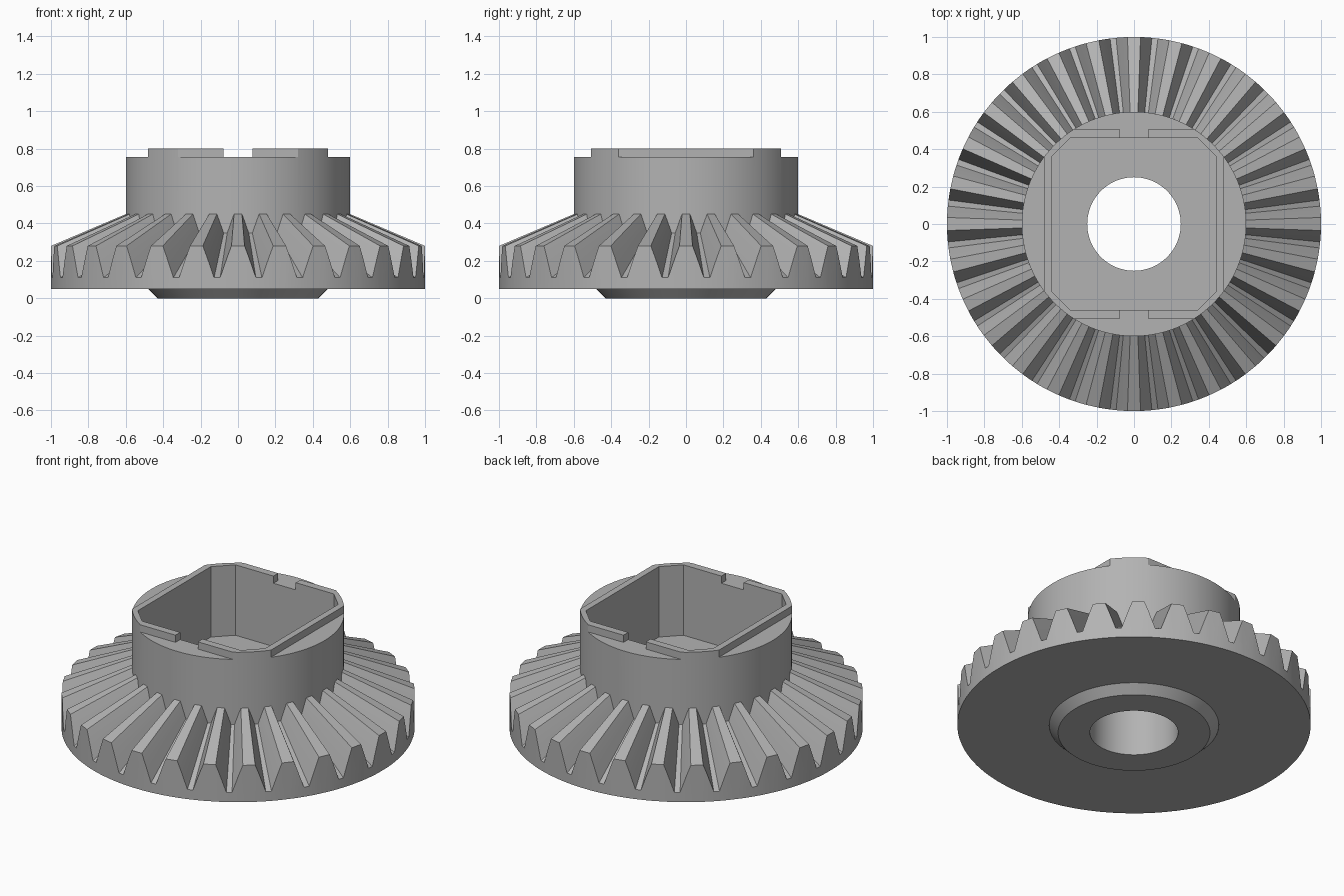
import bpy, bmesh, math

cube = bpy.data.objects.get("Cube")
if cube:
    bpy.data.objects.remove(cube, do_unlink=True)

TEETH = 28
APEX = 0.705      # height where all tooth lines converge on the axis
INNER = 0.6       # hub radius, where the teeth end

grey = bpy.data.materials.new("plain grey")
grey.use_nodes = True
grey.diffuse_color = (0.45, 0.45, 0.45, 1)
grey.node_tree.nodes["Principled BSDF"].inputs["Base Color"].default_value = (0.45, 0.45, 0.45, 1)


def make_object(name, bm):
    bmesh.ops.recalc_face_normals(bm, faces=bm.faces)
    mesh = bpy.data.meshes.new(name)
    bm.to_mesh(mesh)
    bm.free()
    mesh.materials.append(grey)
    obj = bpy.data.objects.new(name, mesh)
    bpy.context.collection.objects.link(obj)
    return obj


def activate(obj):
    bpy.ops.object.select_all(action='DESELECT')
    obj.select_set(True)
    bpy.context.view_layer.objects.active = obj


def polar(r, a, z):
    return (r * math.sin(a), -r * math.cos(a), z)


def bridge(bm, loops, closed=False):
    """Join successive vertex rings with quads."""
    pairs = list(zip(loops, loops[1:]))
    if closed:
        pairs.append((loops[-1], loops[0]))
    for lower, upper in pairs:
        n = len(lower)
        for i in range(n):
            j = (i + 1) % n
            bm.faces.new((lower[i], lower[j], upper[j], upper[i]))


def prism(name, outline, z0, z1):
    bm = bmesh.new()
    rings = [[bm.verts.new((x, y, z)) for x, y in outline] for z in (z0, z1)]
    bridge(bm, rings)
    for ring in rings:
        bm.faces.new(ring)
    return make_object(name, bm)


def box(name, x0, x1, y0, y1, z0, z1):
    return prism(name, [(x0, y0), (x1, y0), (x1, y1), (x0, y1)], z0, z1)


# Toothed ring: one tooth outline at the rim, shrunk toward the apex
half_tooth = [(0.035, 0.28), (0.056, 0.225), (0.077, 0.165), (0.096, 0.11)]
outline = [(-a, z) for a, z in reversed(half_tooth)] + half_tooth
rim = [(a + k * math.tau / TEETH, z) for k in range(TEETH) for a, z in outline]

bm = bmesh.new()
rings = [
    [bm.verts.new(polar(0.48, a, 0.05)) for a, z in rim],
    [bm.verts.new(polar(1, a, 0.05)) for a, z in rim],
    [bm.verts.new(polar(1, a, z)) for a, z in rim],
    [bm.verts.new(polar(INNER, a, APEX + INNER * (z - APEX))) for a, z in rim],
]
bridge(bm, rings)
toothed_ring = make_object("toothed_ring", bm)

# Hub with bottom boss and through bore, turned from a closed profile
profile = [(0.25, 0), (0.43, 0), (0.48, 0.05), (0.48, 0.2),
           (INNER, 0.2), (INNER, 0.8), (0.25, 0.8)]
SEGMENTS = 4 * TEETH
bm = bmesh.new()
rings = [[bm.verts.new(polar(r, i * math.tau / SEGMENTS, z)) for i in range(SEGMENTS)]
         for r, z in profile]
bridge(bm, rings, closed=True)
hub = make_object("hub", bm)

# Cutters: eight-sided pocket, flats around the lip, and two lip notches
w, d, c = 0.44, 0.46, 0.1
pocket = [(w, c - d), (w, d - c), (w - c, d), (c - w, d),
          (-w, d - c), (-w, c - d), (c - w, -d), (w - c, -d)]
cutters = [prism("pocket_cutter", pocket, 0.36, 1)]
for side in (-1, 1):
    x0, x1 = sorted((side * 0.48, side * 0.8))
    cutters.append(box("side_flat_cutter", x0, x1, -0.8, 0.8, 0.755, 1))
    y0, y1 = sorted((side * 0.507, side * 0.8))
    cutters.append(box("end_flat_cutter", -0.8, 0.8, y0, y1, 0.755, 1))
    y0, y1 = sorted((side * 0.4, side * 0.7))
    cutters.append(box("notch_cutter", -0.077, 0.077, y0, y1, 0.755, 0.9))

activate(hub)
for cutter in cutters:
    cutter.hide_render = True
    mod = hub.modifiers.new("cut", 'BOOLEAN')
    mod.operation = 'DIFFERENCE'
    mod.solver = 'EXACT'
    mod.object = cutter
    bpy.ops.object.modifier_apply(modifier=mod.name)
for cutter in cutters:
    bpy.data.objects.remove(cutter, do_unlink=True)

# Smooth the round walls, keep machined edges crisp
for obj, angle in ((hub, 30), (toothed_ring, 20)):
    activate(obj)
    bpy.ops.object.shade_smooth_by_angle(angle=math.radians(angle))
